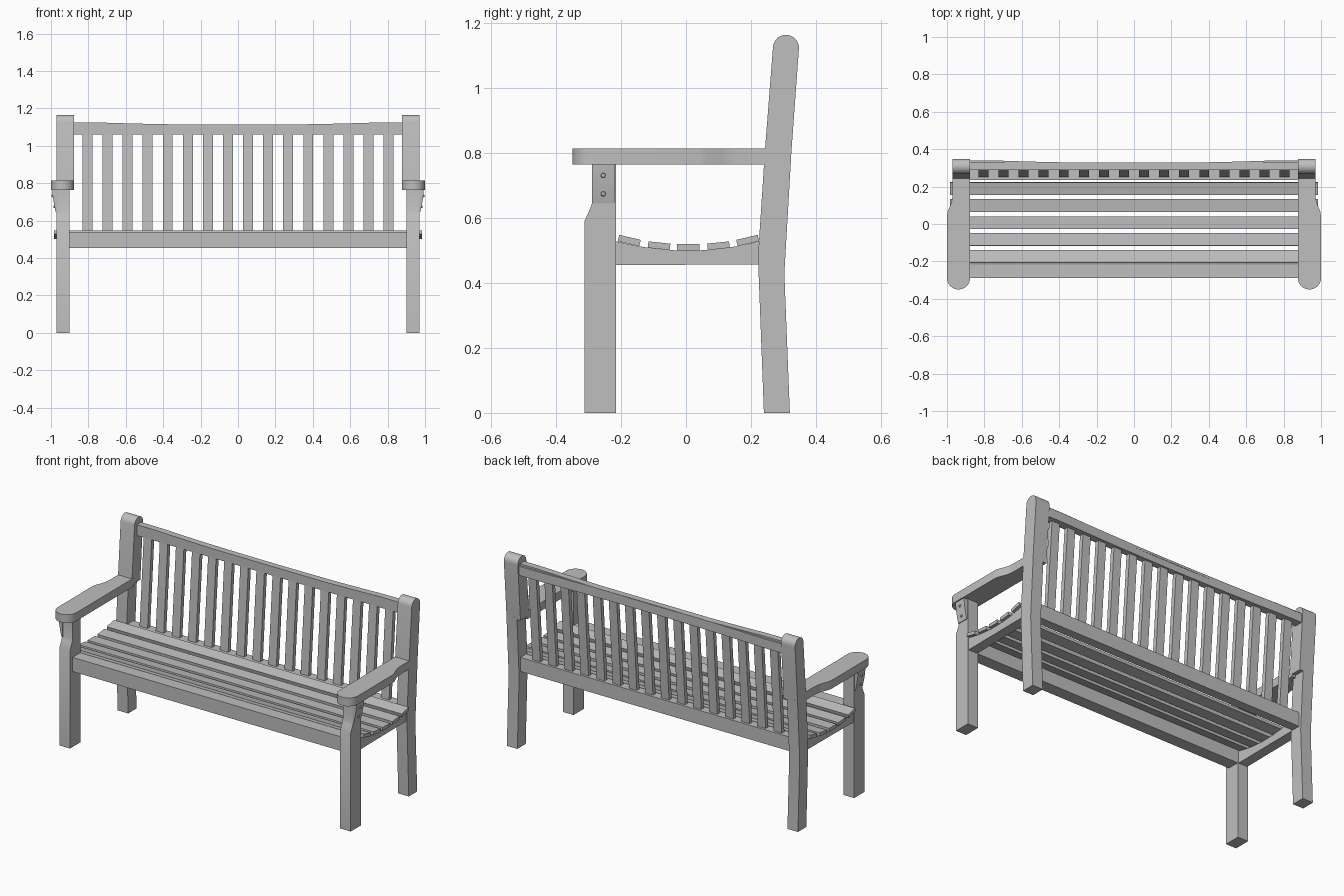
import bpy, bmesh
from math import sin, cos, pi, radians
from mathutils import Matrix, Vector

cube = bpy.data.objects.get("Cube")
if cube:
    bpy.data.objects.remove(cube, do_unlink=True)

grey = bpy.data.materials.new("bench_grey")
grey.use_nodes = True
grey.diffuse_color = (0.52, 0.52, 0.52, 1)
grey.node_tree.nodes["Principled BSDF"].inputs["Base Color"].default_value = grey.diffuse_color


def finish(name, bm, mirror=False):
    """Turn a bmesh into a shaded object, optionally mirrored left to right."""
    bmesh.ops.recalc_face_normals(bm, faces=bm.faces)
    mesh = bpy.data.meshes.new(name)
    bm.to_mesh(mesh)
    bm.free()
    mesh.materials.append(grey)
    obj = bpy.data.objects.new(name, mesh)
    bpy.context.collection.objects.link(obj)
    if mirror:
        mod = obj.modifiers.new("mirror", "MIRROR")
        mod.use_mirror_merge = False
    bpy.ops.object.select_all(action="DESELECT")
    obj.select_set(True)
    bpy.context.view_layer.objects.active = obj
    bpy.ops.object.shade_smooth_by_angle(angle=radians(30))
    return obj


def prism(name, outline, axis, lo, hi, mirror=False):
    """Extrude an outline along one axis; the outline uses the other two in order."""
    bm = bmesh.new()

    def place(p, d):
        co = list(p)
        co.insert("xyz".index(axis), d)
        return bm.verts.new(co)

    face = bm.faces.new([place(p, lo) for p in outline])
    step = Vector((0, 0, 0))
    step["xyz".index(axis)] = hi - lo
    new = bmesh.ops.extrude_face_region(bm, geom=[face], use_keep_orig=True)["geom"]
    bmesh.ops.translate(bm, vec=step, verts=[v for v in new if isinstance(v, bmesh.types.BMVert)])
    return finish(name, bm, mirror)


def box(name, x, y, z, mirror=False):
    return prism(name, [(y[0], z[0]), (y[1], z[0]), (y[1], z[1]), (y[0], z[1])], "x", *x, mirror)


def arc(cx, cy, r, start, end, n=12):
    angles = [radians(start + (end - start) * i / n) for i in range(n + 1)]
    return [(cx + r * cos(a), cy + r * sin(a)) for a in angles]


# Front legs with a notched upper post
prism("front_leg", [(-0.313, 0), (-0.215, 0), (-0.215, 0.77), (-0.288, 0.77), (-0.288, 0.65),
                    (-0.295, 0.63), (-0.313, 0.59)], "x", 0.9, 0.97, True)

# Back legs, bent at the seat, and the wider posts above the arms
prism("back_leg", [(0.24, 0), (0.32, 0), (0.303, 0.43), (0.324, 0.79), (0.242, 0.79),
                   (0.223, 0.5), (0.223, 0.45)], "x", 0.9, 0.97, True)
prism("back_post", [(0.241, 0.78), (0.323, 0.78)] + arc(0.308, 1.125, 0.04, -5, 175),
      "x", 0.877, 0.97, True)

# Armrests with a rounded front and a narrowed rear
prism("armrest", arc(0.938, -0.288, 0.062, -180, 0, 16) +
      [(1.0, 0.04), (0.996, 0.065), (0.978, 0.11), (0.972, 0.135), (0.97, 0.16),
       (0.97, 0.26), (0.876, 0.26)], "z", 0.765, 0.815, True)

# Arm brackets and their bolts
prism("arm_bracket", [(0.965, 0.645), (0.974, 0.645), (0.98, 0.67), (0.99, 0.725),
                      (0.993, 0.765), (0.965, 0.765)], "y", -0.29, -0.22, True)
for x, z in ((0.981, 0.675), (0.991, 0.732)):
    bm = bmesh.new()
    bmesh.ops.create_cone(bm, cap_ends=True, segments=16, radius1=0.009, radius2=0.006, depth=0.012,
                          matrix=Matrix.Translation((x, -0.255, z)) @ Matrix.Rotation(pi / 2, 4, "Y"))
    finish("bracket_bolt", bm, True)

# Side rails with a dished top
dish = [(0.23 - 0.45 * i / 12, 0.5 + 0.03 * (1 - i / 6) ** 2) for i in range(13)]
prism("side_rail", [(-0.22, 0.455), (0.23, 0.458)] + dish, "x", 0.905, 0.965, True)

# Front and back seat rails
box("front_rail", (-0.91, 0.91), (-0.29, -0.216), (0.455, 0.54))
box("back_rail", (-0.91, 0.91), (0.235, 0.29), (0.455, 0.54))

# Seat slats following the dish
for y, z, tilt in ((-0.175, 0.531, -13), (-0.083, 0.515, -6), (0.007, 0.511, 0),
                   (0.1, 0.515, 6), (0.19, 0.531, 13)):
    slat = box("seat_slat", (-0.983, 0.983), (-0.034, 0.034), (-0.01, 0.01))
    slat.location = (0, y, z)
    slat.rotation_euler.x = radians(tilt)

# Top rail, slightly slimmer toward the middle
wave = [0.876 * (1 - i / 12) for i in range(25)]
rail = [(x, 0.326 + 0.014 * min(1, abs(x) / 0.75) ** 2) for x in wave]
prism("top_rail", [(-0.876, 0.288), (0.876, 0.288)] + rail, "z", 1.06, 1.115)
crown = [(x, 1.112 + 0.013 * min(1, abs(x) / 0.75) ** 2) for x in wave]
prism("top_rail_crown", [(-0.876, 1.1), (0.876, 1.1)] + crown, "y", 0.288, 0.328)

# Leaning back slats
for i in range(16):
    x = (i - 7.5) * 0.1073
    prism("back_slat", [(0.25, 0.53), (0.275, 0.53), (0.315, 1.07), (0.29, 1.07)],
          "x", x - 0.0265, x + 0.0265)
